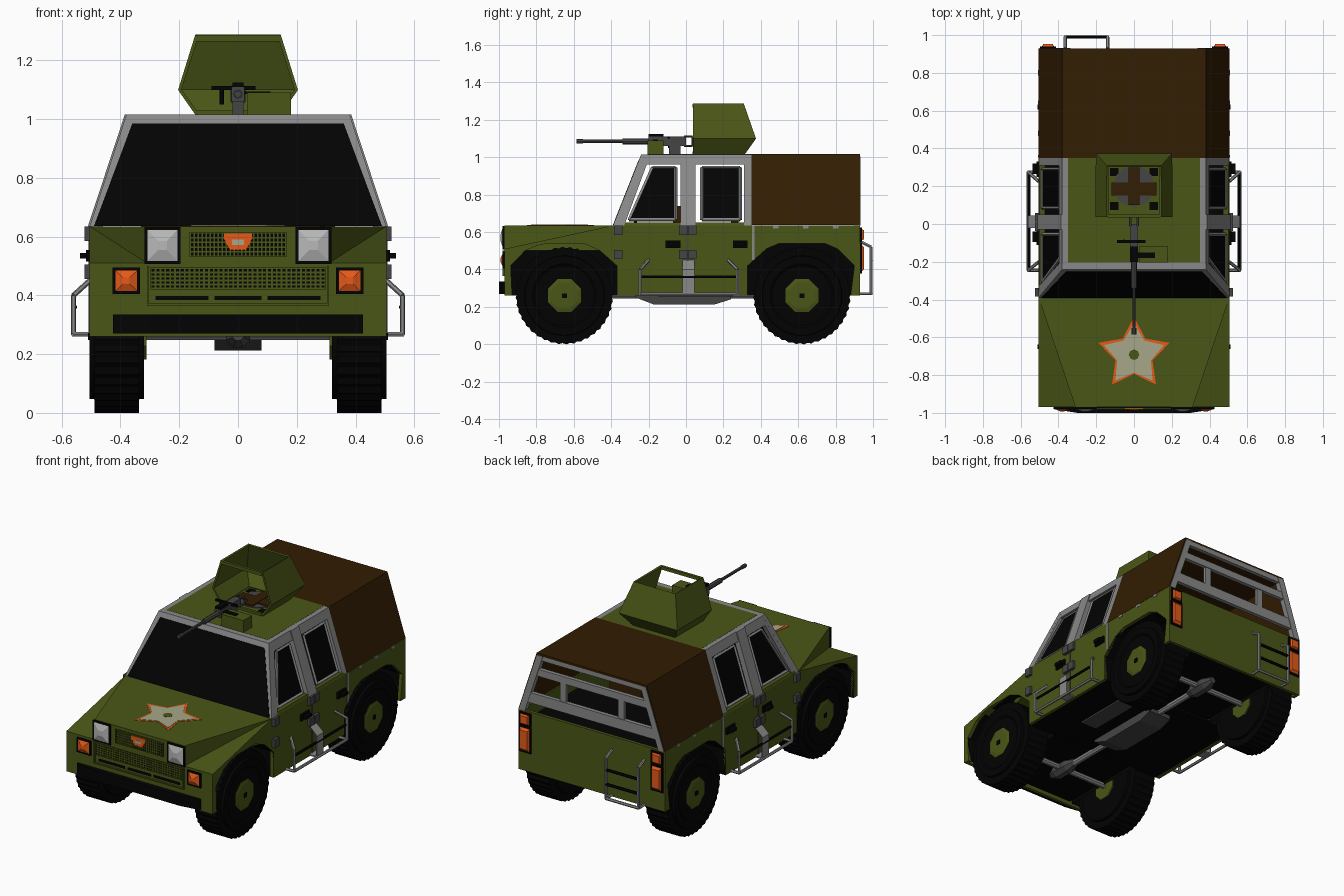
import bpy, bmesh, math
from mathutils import Vector

if "Cube" in bpy.data.objects:
    bpy.data.objects.remove(bpy.data.objects["Cube"])

def mat(name, *rgb):
    m = bpy.data.materials.new(name)
    m.diffuse_color = (*rgb, 1)
    m.use_nodes = True
    m.node_tree.nodes["Principled BSDF"].inputs["Base Color"].default_value = m.diffuse_color
    return m

OLIVE = mat("olive_paint", 0.068, 0.093, 0.008)
BROWN = mat("brown_canvas", 0.032, 0.0125, 0.0005)
GREY = mat("grey_frame", 0.25, 0.25, 0.25)
DARK = mat("dark_metal", 0.06, 0.06, 0.06)
BLACK = mat("black_rubber", 0.0008, 0.0008, 0.0008)
ORANGE = mat("orange_lamp", 0.78, 0.10, 0.009)
PALE = mat("pale_marking", 0.38, 0.39, 0.25)
LAMP = mat("light_grey_lamp", 0.48, 0.48, 0.48)

def mesh(name, verts, faces, m):
    bm = bmesh.new()
    vs = [bm.verts.new(v) for v in verts]
    for f in faces:
        bm.faces.new([vs[i] for i in f])
    bmesh.ops.recalc_face_normals(bm, faces=bm.faces)
    me = bpy.data.meshes.new(name)
    bm.to_mesh(me)
    bm.free()
    me.materials.append(m)
    ob = bpy.data.objects.new(name, me)
    bpy.context.collection.objects.link(ob)
    return ob

def prism(name, pts, f, d0, d1, m, taper=1.0):
    """Extrude a 2D outline from depth d0 to d1 through the mapping f(u, v, d)."""
    n = len(pts)
    cu, cv = sum(p[0] for p in pts) / n, sum(p[1] for p in pts) / n
    far = [(cu + (u - cu) * taper, cv + (v - cv) * taper) for u, v in pts]
    verts = [f(u, v, d0) for u, v in pts] + [f(u, v, d1) for u, v in far]
    faces = [range(n), range(n, 2 * n)] + [(i, (i + 1) % n, (i + 1) % n + n, i + n) for i in range(n)]
    return mesh(name, verts, faces, m)

def rect(a, b, c, d):
    return [(a, c), (b, c), (b, d), (a, d)]

def box(name, x0, x1, y0, y1, z0, z1, m):
    return prism(name, rect(x0, x1, y0, y1), flat, z0, z1, m)

def lathe(name, prof, centre, axis, m, n=8, notch=0):
    """Closed ring profile (along, radius) turned about the x or y axis."""
    k, verts, faces = len(prof), [], []
    for i in range(n):
        a = 2 * math.pi * (i + 0.5) / n
        for t, r in prof:
            if r > 0.25 and i % 2:
                r -= notch
            p = (t, r * math.cos(a), r * math.sin(a)) if axis == 'x' else (r * math.cos(a), t, r * math.sin(a))
            verts.append(Vector(centre) + Vector(p))
        j = (i + 1) % n
        faces += [(i * k + q, i * k + q + 1, j * k + q + 1, j * k + q) for q in range(k - 1)]
    faces += [[i * k for i in range(n)], [i * k + k - 1 for i in range(n)]]
    return mesh(name, verts, faces, m)

def tube(name, path, r, m, n=6):
    for a, b in zip(path, path[1:]):
        a, b = Vector(a), Vector(b)
        q = (b - a).to_track_quat('Z', 'Y')
        ring = [q @ Vector((r * math.cos(t * 2 * math.pi / n), r * math.sin(t * 2 * math.pi / n), 0)) for t in range(n)]
        mesh(name, [a + v for v in ring] + [b + v for v in ring],
             [range(n), range(n, 2 * n)] + [(i, (i + 1) % n, (i + 1) % n + n, i + n) for i in range(n)], m)

# mappings: horizontal, across the car, leaning side wall, windscreen
flat = lambda x, y, d: (x, y, d)
cross = lambda x, z, d: (x, d, z)
screen = lambda x, z, d: (x, -0.39 + (z - 0.635) * 0.395 + d, z)
half = lambda z: 0.505 - max(0, z - 0.635) * 0.33
def side(s):
    return lambda y, z, d: (s * (half(z) + d), y, z)

# hull panels
ARCH_F = [(-.93, .26), (-.937, .42), (-.86, .5), (-.77, .54), (-.55, .54), (-.46, .5), (-.37, .42), (-.37, .26)]
ARCH_R = [(.33, .26), (.33, .42), (.43, .51), (.5, .54), (.74, .54), (.81, .51), (.9, .42), (.88, .26)]
HULL = [(-.97, .26)] + ARCH_F + ARCH_R + [(.93, .26), (.93, .635), (-.39, .635), (-.97, .51)]
prism("bonnet", [(-.505, -.39), (.505, -.39), (.31, -.97), (-.31, -.97)], flat, .5, .635, OLIVE)
prism("front_panel", rect(-.505, .505, .26, .51), cross, -.97, -.95, OLIVE)
box("rear_panel", -.505, .505, .91, .93, .26, .635, OLIVE)
box("floor", -.3, .3, -.95, .91, .285, .3, BLACK)
box("cabin_floor", -.487, .487, -.368, .328, .265, .28, BLACK)
box("bed_floor", -.485, .485, .35, .91, .545, .555, BLACK)
for s in (-1, 1):
    prism("hull_side", HULL, side(s), -.02, 0, OLIVE)
    prism("fender_top", [(s * .505, -.39), (s * .505, -.97), (s * .28, -.97), (s * .42, -.39)],
          lambda x, y, d: (x, y, .51 + (y + .97) * .2155 + d), -.02, 0, OLIVE)
    for arch in (ARCH_F, ARCH_R):
        n = len(arch)
        mesh("wheel_well", [(s * .3, *p) for p in arch] + [(s * .504, *p) for p in arch],
             [(i, i + 1, i + 1 + n, i + n) for i in range(n - 1)] + [range(n)], BLACK)

# cabin sides: pillars, rails, windows, doors
FRONT_WIN = [(-.305, .665), (-.18, .945), (-.055, .945), (-.055, .665)]
REAR_WIN = rect(.085, .29, .665, .945)
for s in (-1, 1):
    f = side(s)
    prism("front_pillar", [(-.39, .635), (-.24, 1.015), (-.19, 1.015), (-.33, .635)], f, -.03, 0, GREY)
    prism("centre_pillar", rect(-.03, .05, .635, 1.015), f, -.03, .006, GREY)
    prism("rear_pillar", rect(.31, .35, .635, 1.015), f, -.03, 0, GREY)
    prism("roof_rail", rect(-.24, .35, .96, 1.015), f, -.03, 0, GREY)
    prism("window_sill", rect(-.36, .35, .635, .65), f, -.03, 0, OLIVE)
    for w in (FRONT_WIN, REAR_WIN):
        prism("window_glass", w, f, -.018, -.010, BLACK)
        for a, b in zip(w, w[1:] + w[:1]):
            tube("window_trim", [f(*a, -.011), f(*b, -.011)], .009, GREY, 4)
    for y in (-.362, -.015, .035):
        for z in (.48, .61):
            prism("door_hinge", rect(y - .022, y + .022, z - .025, z + .025), f, 0, .018, DARK)
    for y in (-.07, .29):
        prism("door_handle", rect(y - .04, y + .04, .515, .555), f, 0, .012, BLACK)
        prism("door_handle_grip", rect(y - .025, y + .03, .525, .545), f, .012, .032, BLACK)
    prism("door_seam", rect(.352, .366, .45, .635), f, 0, .004, GREY)
    prism("door_seam", rect(.005, .014, .27, .635), f, 0, .004, DARK)
    for y in (.48, .64, .8):
        prism("canvas_button", rect(y - .015, y + .015, .62, .634), f, 0, .003, GREY)
    # side steps with a bent centre bracket
    for p, q in (((.505, .45), (.56, .4)), ((.56, .4), (.56, .26)), ((.56, .265), (.49, .265))):
        mesh("step_bracket", [(s * x, y, z) for y in (-.02, .045) for x, z in
             (p, q, (q[0] - .008, q[1] + .008), (p[0] - .008, p[1] + .008))],
             [(0, 1, 2, 3), (4, 5, 6, 7), (0, 1, 5, 4), (1, 2, 6, 5), (2, 3, 7, 6), (3, 0, 4, 7)], GREY)
    for y in (-.245, .275):
        inner = y * .82
        tube("step_post", [(s * .505, inner, .45), (s * .56, y, .4), (s * .56, y, .268), (s * .49, y, .268)], .009, GREY)
    tube("step_bar", [(s * .56, -.245, .268), (s * .56, .275, .268)], .009, GREY)
    tube("step_bar_upper", [(s * .555, -.245, .36), (s * .555, .275, .36)], .008, BLACK)

# windscreen and roof
prism("windscreen", [(-.49, .637), (.49, .637), (.36, .985), (-.36, .985)], screen, -.002, .006, BLACK)
prism("windscreen_header", [(-.38, 1.015), (.38, 1.015), (.36, .983), (-.36, .983)], screen, 0, .03, GREY)
for s in (-1, 1):
    prism("windscreen_post", [(s * .505, .635), (s * .38, 1.015), (s * .352, 1.015), (s * .478, .635)], screen, 0, .03, GREY)
    box("roof_edge", s * .35, s * .38, -.24, .35, 1.0, 1.015, GREY)
box("roof_front_edge", -.35, .35, -.24, -.205, 1.0, 1.015, GREY)
box("roof_panel", -.35, .35, -.205, .35, .998, 1.016, OLIVE)

# canvas cover over the bed and its open rear frame
box("canvas_top", -.38, .38, .35, .93, 1.003, 1.016, BROWN)
for s in (-1, 1):
    prism("canvas_side", rect(.35, .93, .637, 1.015), side(s), -.012, 0, BROWN)
    prism("rear_frame_post", [(s * .5, .635), (s * .375, 1.005), (s * .335, 1.005), (s * .46, .635)], cross, .9, .933, GREY)
    box("rear_frame_tie", s * .2 - .02, s * .2 + .02, .905, .925, .73, .89, GREY)
for z, h in ((.99, .015), (.895, .022), (.725, .032)):
    box("rear_frame_bar", -half(z) + .02, half(z) - .02, .905, .93, z - h, z + h, GREY)

# seats, dashboard and steering wheel
for x in (-.22, .22):
    for y in (-.14, .17):
        box("seat_base", x - .11, x + .11, y - .1, y + .1, .36, .46, BROWN)
        box("seat_back", x - .11, x + .11, y + .07, y + .11, .46, .74, BROWN)
box("dashboard", -.46, .46, -.39, -.31, .5, .635, BLACK)
tube("steering_wheel", [(.22 + .07 * math.cos(t * .785), -.27, .64 + .07 * math.sin(t * .785)) for t in range(9)], .008, BLACK, 4)

# front: lamps, grilles, bumper
def lamp(name, x, z, w, h, y, d, m, t=.55):
    """Black rim with a bevelled coloured lens; d gives the facing direction."""
    prism(name + "_rim", rect(x - w, x + w, z - h, z + h), cross, y, y + d * .01, BLACK)
    k = .01
    prism(name, rect(x - w + k, x + w - k, z - h + k, z + h - k), cross, y + d * .01, y + d * .022, m, t)
for s in (-1, 1):
    lamp("headlamp", s * .257, .57, .061, .063, -.97, -1, LAMP, .3)
    lamp("front_indicator", s * .38, .45, .047, .045, -.97, -1, ORANGE, .3)
    lamp("tail_lamp_upper", s * .455, .585, .04, .04, .93, 1, ORANGE, .8)
    lamp("tail_lamp_lower", s * .455, .46, .042, .082, .93, 1, ORANGE, .8)

def grille(w, z0, z1, rows, cols, r):
    prism("grille_mesh", rect(-w, w, z0, z1), cross, -.97, -.973, BLACK)
    for b in [rect(-w, w, z, z + r) for z in [z0 + (z1 - z0 - r) * i / rows for i in range(rows + 1)]] + \
             [rect(x, x + r, z0, z1) for x in [-w + (2 * w - r) * i / cols for i in range(cols + 1)]]:
        prism("grille_bar", b, cross, -.97, -.978, OLIVE)
grille(.165, .53, .615, 5, 24, .005)
grille(.3, .42, .495, 5, 36, .006)
for x, w in ((-.19, .09), (0, .08), (.19, .09)):
    prism("grille_slot", rect(x - w, x + w, .384, .398), cross, -.97, -.974, BLACK)
for b in (rect(-.31, .31, .366, .373), rect(-.31, -.303, .37, .5), rect(.303, .31, .37, .5)):
    prism("grille_frame", b, cross, -.97, -.982, OLIVE)
prism("bumper", [(-.425, -.965), (-.425, -.98), (-.3, -1), (.3, -1), (.425, -.98), (.425, -.965)], flat, .27, .335, BLACK)

# painted star on the bonnet, plain badge on the grille
def star(cx, cy, r, q=.46):
    return [(cx + (r if i % 2 == 0 else r * q) * math.sin(i * math.pi / 5),
             cy + (r if i % 2 == 0 else r * q) * math.cos(i * math.pi / 5)) for i in range(10)]
prism("bonnet_star_border", star(0, -.69, .198, .52), flat, .635, .637, ORANGE)
prism("bonnet_star", star(0, -.693, .168, .56), flat, .637, .639, PALE)
prism("bonnet_star_centre", [(.028 * math.cos(i * .785), -.692 + .028 * math.sin(i * .785)) for i in range(8)], flat, .639, .64, OLIVE)
prism("grille_badge", [(-.05, .61), (-.05, .595), (-.028, .555), (.028, .555), (.05, .595), (.05, .61)], cross, -.978, -.983, ORANGE)
prism("grille_badge_centre", rect(-.02, .02, .572, .59), cross, -.983, -.985, PALE)

# rear ladder
for x in (-.365, -.14):
    tube("ladder_rail", [(x, .93, .55), (x, .99, .52), (x, .99, .27), (x, .93, .27)], .009, GREY)
for z in (.27, .36, .45):
    tube("ladder_rung", [(-.365, .99, z), (-.14, .99, z)], .009, GREY if z < .3 else BLACK)

# wheels, axles and drive line
for y in (-.65, .62):
    for s in (-1, 1):
        c = (0, y, .26)
        lathe("tyre", [(s * .32, .08), (s * .32, .212), (s * .337, .214), (s * .337, .261), (s * .488, .261), (s * .488, .214),
                       (s * .505, .212), (s * .505, .17), (s * .498, .16), (s * .498, .08)], c, 'x', BLACK, 80, .007)
        lathe("wheel_hub", [(s * .312, .085), (s * .5, .095), (s * .505, .075)], c, 'x', OLIVE, 8)
        lathe("hub_cap", [(s * .5, .018), (s * .51, .018)], c, 'x', BLACK, 4)
    lathe("axle", [(-.33, .018), (.33, .018)], (0, y, .265), 'x', GREY)
    lathe("differential", [(-.11, .02), (-.05, .045), (.05, .045), (.11, .02)], (0, y, .265), 'y', DARK)
lathe("drive_shaft", [(-.6, .02), (.6, .02)], (0, 0, .262), 'y', GREY)
prism("gearbox", [(-.27, .28), (-.27, .25), (-.17, .212), (.15, .212), (.24, .24), (.24, .28)],
      lambda y, z, d: (d, y, z), -.08, .08, DARK)
box("fuel_tank", .17, .28, -.15, .25, .255, .27, DARK)

# open-topped gun shield on the roof, with a thin frame round its open front
verts, faces = [], []
for z, h, yb in ((1.018, .14, .31), (1.1, .198, .37), (1.285, .14, .305)):
    verts += [(-h, .037, z), (-h, yb, z), (h, yb, z), (h, .037, z)]
for r in (0, 4):
    faces += [(r + i, r + i + 1, r + i + 5, r + i + 4) for i in range(3)]
shield = mesh("gun_shield", verts, faces, OLIVE)
mod = shield.modifiers.new("thickness", 'SOLIDIFY')
mod.thickness, mod.offset = .012, 0
box("shield_front_bar", -.14, .14, .034, .05, 1.265, 1.285, OLIVE)
box("shield_front_sill", -.14, .14, .034, .05, 1.016, 1.03, OLIVE)
prism("hatch_lid", [(.11 * math.cos(i * .524), .2 + .11 * math.sin(i * .524)) for i in range(12)], flat, 1.016, 1.02, DARK)
box("gunner_seat", -.12, .12, .15, .22, 1.02, 1.026, BROWN)
box("gunner_seat_back", -.03, .03, .1, .3, 1.02, 1.028, BROWN)
for x in (-.105, .105):
    for y in (.095, .275):
        box("hatch_corner", x - .022, x + .022, y - .022, y + .022, 1.016, 1.019, BLACK)

# machine gun, mount and ammunition box
tube("gun_barrel", [(0, -.58, 1.085), (0, -.2, 1.085)], .009, DARK, 8)
tube("gun_muzzle", [(0, -.585, 1.085), (0, -.55, 1.085)], .012, DARK, 8)
tube("gun_jacket", [(0, -.34, 1.085), (0, -.2, 1.085)], .016, DARK, 8)
box("gun_receiver", -.022, .022, -.2, .0, 1.06, 1.11, DARK)
box("gun_cover", -.018, .018, -.2, -.12, 1.11, 1.125, BLACK)
for x in (-.02, .02):
    tube("gun_grip", [(x, -.01, 1.11), (x, .035, 1.11), (x, .035, 1.06), (x, -.01, 1.06)], .006, DARK)
box("gun_post", -.018, .018, -.09, -.03, 1.016, 1.07, DARK)
box("gun_crossbar", -.09, .06, -.1, -.085, 1.1, 1.112, BLACK)
tube("gun_side_handle", [(-.055, -.09, 1.11), (-.055, -.09, 1.05)], .008, BLACK)
box("ammunition_box", .03, .18, -.205, -.12, 1.016, 1.09, OLIVE)
box("ammunition_belt", .015, .11, -.18, -.15, 1.085, 1.094, BLACK)
